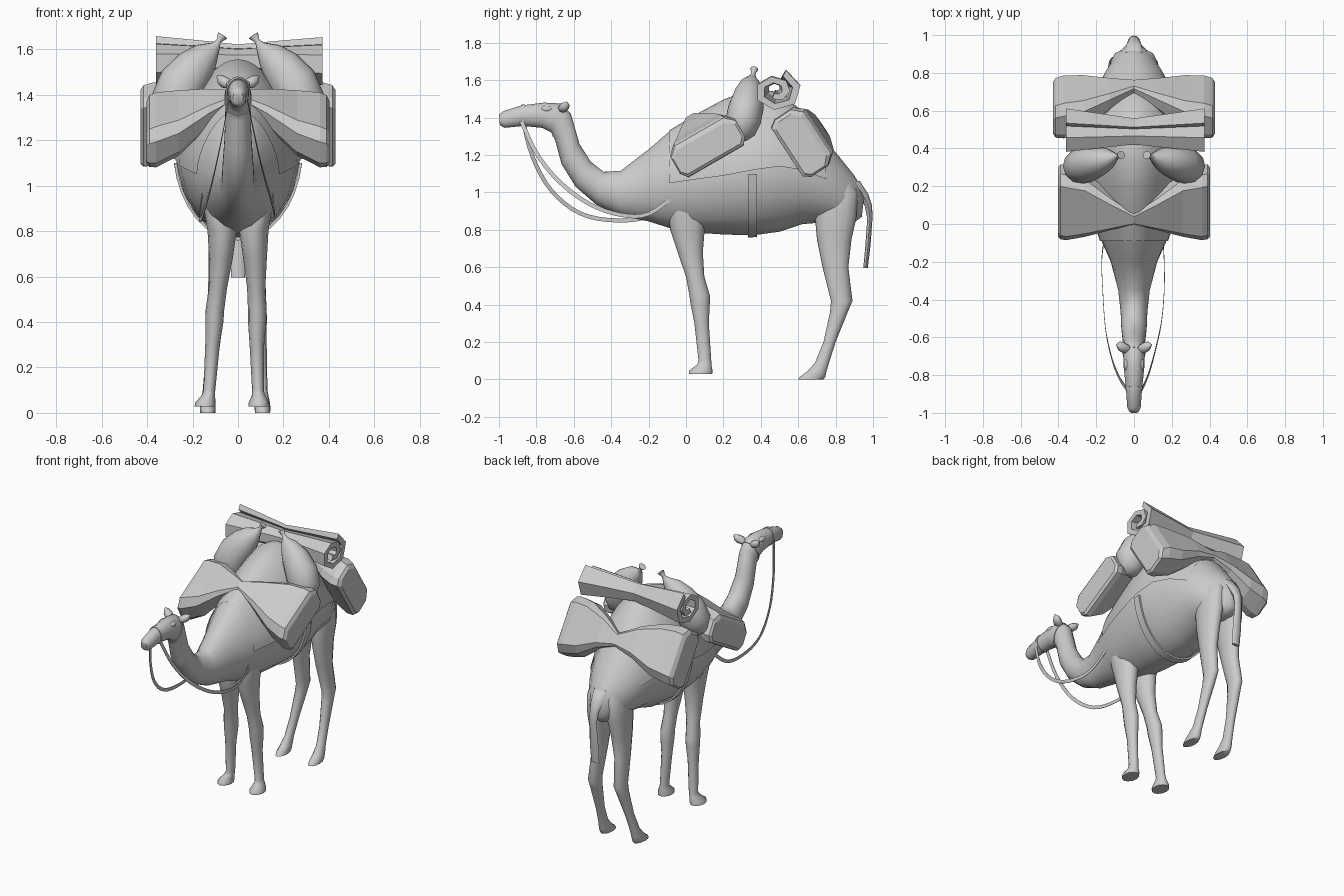
import bpy, bmesh, math
from mathutils import Vector
from math import sin, cos, pi, acos


def loft(name, rings, closed=True, caps=True, smooth=True, angle=60):
    """Skin a list of equal-length point rings."""
    bm = bmesh.new()
    vs = [[bm.verts.new(p) for p in r] for r in rings]
    n = len(rings[0])
    for a, b in zip(vs, vs[1:]):
        for i in range(n if closed else n - 1):
            j = (i + 1) % n
            bm.faces.new((a[i], a[j], b[j], b[i]))
    if caps:
        bm.faces.new(vs[0])
        bm.faces.new(vs[-1])
    bmesh.ops.recalc_face_normals(bm, faces=bm.faces)
    me = bpy.data.meshes.new(name)
    bm.to_mesh(me)
    bm.free()
    ob = bpy.data.objects.new(name, me)
    bpy.context.collection.objects.link(ob)
    if smooth:
        bpy.ops.object.select_all(action='DESELECT')
        ob.select_set(True)
        bpy.context.view_layer.objects.active = ob
        bpy.ops.object.shade_smooth_by_angle(angle=math.radians(angle))
    return ob


def flip(rings, s):
    return [[(p[0] * s, p[1], p[2]) for p in r] for r in rings]


# Head, neck and trunk stations: top y, top z, bottom y, bottom z, half width, top taper
BODY = [
    (-1.0, 1.415, -.995, 1.36, .022, 0), (-.975, 1.435, -.97, 1.345, .036, 0),
    (-.88, 1.465, -.87, 1.355, .043, 0), (-.76, 1.48, -.77, 1.345, .055, 0),
    (-.67, 1.475, -.72, 1.32, .058, 0), (-.615, 1.42, -.70, 1.28, .056, 0),
    (-.57, 1.26, -.665, 1.15, .06, 0), (-.51, 1.165, -.59, 1.03, .068, 0),
    (-.44, 1.11, -.48, .935, .072, 0), (-.35, 1.115, -.35, .875, .085, 0),
    (-.2, 1.23, -.2, .845, .125, .1), (-.09, 1.325, -.09, .81, .175, .2),
    (.05, 1.41, .05, .785, .22, .25), (.2, 1.49, .2, .775, .255, .25),
    (.355, 1.55, .355, .77, .275, .25), (.5, 1.53, .5, .79, .265, .25),
    (.62, 1.43, .62, .83, .235, .2), (.74, 1.285, .74, .84, .19, .1),
    (.82, 1.19, .82, .83, .145, 0), (.90, 1.09, .90, .84, .09, 0),
    (.955, 1.0, .94, .87, .04, 0)]


def station(f):
    i = min(int(f), len(BODY) - 2)
    return [a + (b - a) * (f - i) for a, b in zip(BODY[i], BODY[i + 1])]


def arc(st, angles, off=0.0):
    ty, tz, by, bz, w, k = st
    top, bot = Vector((0, ty, tz)), Vector((0, by, bz))
    d = (top - bot).normalized() * off
    top, bot = top + d, bot - d
    return [bot.lerp(top, (1 + cos(a)) / 2) +
            Vector(((w + off) * sin(a) * (1 - k * max(0, cos(a))), 0, 0)) for a in angles]


def angle_at(st, z):
    return acos(max(-1, min(1, 2 * (z - st[3]) / (st[1] - st[3]) - 1)))


FULL = [2 * pi * i / 18 for i in range(18)]
loft("camel_body", [arc(s, FULL) for s in BODY])

# Saddle cloth over the back
cloth = []
for f, z in ((11, 1.05), (12, 1.07), (13, 1.09), (14, 1.12), (15, 1.14), (16, 1.12), (17.1, 1.07)):
    st = station(f)
    m = angle_at(st, z)
    cloth.append(arc(st, [m * (i / 10 - 1) for i in range(21)], .006))
loft("saddle_cloth", cloth, closed=False, caps=False)

# Girth strap under the belly
girth = []
for f, off in ((13.85, 0), (13.85, .012), (14.17, .012), (14.17, 0)):
    st = station(f)
    m = angle_at(st, 1.1)
    girth.append(arc(st, [m + (2 * pi - 2 * m) * i / 16 for i in range(17)], off))
loft("girth_strap", girth, closed=False, caps=False, angle=30)

# Halter bands
for name, f in (("nose_band", 2.0), ("cheek_band", 4.3)):
    loft(name, [arc(station(f + d), FULL, o) for d, o in
                ((0, 0), (0, .004), (.15, .004), (.15, 0))], caps=False, angle=30)

# Legs: z, front y, back y, |x| right, |x| left, half width
FRONT = [(1.06, -.05, .08, .12, .12, .03), (.95, -.10, .11, .10, .10, .058),
         (.8, -.085, .10, .07, .07, .064),
         (.68, -.045, .09, .075, .075, .052), (.55, 0, .098, .08, .088, .04),
         (.45, .018, .127, .085, .102, .041), (.4, .025, .127, .084, .104, .04),
         (.3, .045, .122, .083, .112, .032),
         (.1, .067, .135, .088, .126, .026), (.08, .06, .136, .09, .13, .028),
         (.045, .015, .142, .092, .143, .045), (.028, .015, .14, .092, .145, .046)]
HIND = [(1.14, .73, .84, .06, .06, .03), (1.0, .69, .92, .07, .07, .06),
        (.86, .69, .91, .075, .075, .06), (.75, .70, .885, .075, .08, .05),
        (.6, .73, .868, .08, .09, .04), (.42, .775, .89, .09, .10, .037),
        (.36, .77, .865, .092, .105, .034), (.2, .735, .80, .10, .12, .027),
        (.09, .69, .765, .105, .13, .026), (.045, .65, .752, .108, .133, .033),
        (.015, .61, .745, .108, .133, .035), (0, .60, .735, .108, .133, .033)]
for part, rows in (("front_leg", FRONT), ("hind_leg", HIND)):
    for side, s, col in (("right", 1, 3), ("left", -1, 4)):
        rings = [[(s * r[col] + s * r[5] * cos(2 * pi * i / 12),
                   (r[1] + r[2]) / 2 + (r[2] - r[1]) / 2 * sin(2 * pi * i / 12), r[0])
                  for i in range(12)] for r in rows]
        loft(f"{part}_{side}", rings)

# Tail
rings = []
for y, z, w, t in ((.90, 1.06, .05, .03), (.945, .99, .042, .03), (.975, .93, .03, .02),
                   (.983, .86, .026, .014), (.973, .72, .032, .014), (.96, .595, .03, .012)):
    rings.append([(w * cos(2 * pi * i / 8), y + t * sin(2 * pi * i / 8), z) for i in range(8)])
loft("tail", rings)

# Ears and brows
for side, s in (("right", 1), ("left", -1)):
    ear = []
    for x, y, z, r in ((.03, -.66, 1.44, .02), (.055, -.655, 1.452, .03),
                       (.075, -.648, 1.465, .026), (.092, -.64, 1.482, .005)):
        ear.append([(s * (x - r * .5 * cos(a)), y + r * sin(a), z + r * .7 * cos(a))
                    for a in [2 * pi * i / 8 for i in range(8)]])
    loft("ear_" + side, ear)
    bpy.ops.mesh.primitive_uv_sphere_add(segments=10, ring_count=6, radius=.022,
                                         location=(s * .037, -.745, 1.445))
    brow = bpy.context.object
    brow.name = "brow_" + side
    brow.scale = (.8, 1.5, .8)
    bpy.ops.object.shade_smooth()

# Paired bags: pinched across the back, faceted pillows at each side
OCT = [(-1, -.6), (-.85, -1), (.85, -1), (1, -.6), (1, .5), (.75, 1), (-.75, 1), (-1, .5)]


def bags(name, tilt, rows):
    u, v = (cos(tilt), sin(tilt)), (-sin(tilt), cos(tilt))
    half = [[(x, y + a * hu * u[0] + b * hv * v[0], z + a * hu * u[1] + b * hv * v[1])
             for a, b in OCT] for x, y, z, hu, hv in rows]
    loft(name, flip(half[:0:-1], -1) + half, smooth=False)


bags("front_bags", math.radians(30), [
    (0, .03, 1.395, .03, .02), (.13, .065, 1.345, .10, .05), (.26, .105, 1.28, .175, .085),
    (.36, .112, 1.25, .20, .098), (.39, .115, 1.245, .20, .09), (.402, .115, 1.24, .19, .07)])
bags("rear_bags", math.radians(-57), [
    (0, .73, 1.325, .04, .02), (.13, .69, 1.325, .10, .05), (.27, .645, 1.29, .165, .09),
    (.37, .625, 1.275, .18, .105), (.415, .62, 1.265, .18, .095), (.43, .62, 1.26, .165, .075)])

# Tied sacks on either side of the hump
SACK = [(.068, .365, 1.66, .024), (.085, .36, 1.635, .011), (.10, .355, 1.612, .024),
        (.14, .345, 1.575, .062), (.19, .335, 1.52, .09), (.245, .32, 1.45, .105),
        (.275, .305, 1.38, .105), (.28, .295, 1.31, .08), (.28, .295, 1.275, .03)]
ctr = [Vector(p[:3]) for p in SACK]
rings = []
for i, p in enumerate(SACK):
    t = (ctr[min(i + 1, len(ctr) - 1)] - ctr[max(i - 1, 0)]).normalized()
    a = t.cross(Vector((0, 1, 0))).normalized()
    b = t.cross(a)
    rings.append([ctr[i] + p[3] * (a * cos(q) + b * .9 * sin(q))
                  for q in [2 * pi * k / 12 for k in range(12)]])
for side, s in (("right", 1), ("left", -1)):
    loft("sack_" + side, flip(rings, s))

# Rolled carpet: spiral profile, narrowed and sagging in the middle
outer, inner = [], []
for i in range(11):
    a = math.radians(68 - 54 * i)
    r = .145 - .0095 * i + (.0 if i < 2 else .008)
    outer.append((r * cos(a), .82 * r * sin(a)))
    inner.append(((r - .042) * cos(a), .82 * (r - .042) * sin(a)))
prof = outer + inner[::-1]
rings = [[(x, .48 + y * sc, cz + z * sc) for y, z in prof]
         for x, cz, sc in ((-.36, 1.547, 1), (-.18, 1.552, .8), (0, 1.555, .6),
                           (.19, 1.55, .8), (.372, 1.543, 1))]
loft("carpet_roll", rings, smooth=False)

# Reins: thin upright ribbons hanging from the muzzle to the shoulders
REINS = [("rein_right", 1, [(.04, -.88, 1.38), (.075, -.80, 1.21), (.11, -.68, 1.06),
                            (.145, -.52, .94), (.16, -.35, .88), (.16, -.2, .885), (.15, -.04, 1.0)]),
         ("rein_left", -1, [(.04, -.87, 1.38), (.075, -.82, 1.19), (.115, -.72, 1.01),
                            (.15, -.56, .885), (.165, -.36, .85), (.17, -.18, .88), (.15, -.04, 1.0)])]
for name, s, pts in REINS:
    pts = [Vector(p) for p in pts]
    rings = []
    for i in range(len(pts) - 1):
        p0, p1, p2, p3 = pts[max(i - 1, 0)], pts[i], pts[i + 1], pts[min(i + 2, len(pts) - 1)]
        for k in range(4):
            t = k / 4
            c = .5 * (2 * p1 + (p2 - p0) * t + (2 * p0 - 5 * p1 + 4 * p2 - p3) * t * t
                      + (3 * p1 - p0 - 3 * p2 + p3) * t ** 3)
            d = p2 - p1
            n = Vector((0, -d.z, d.y)).normalized() * .011
            e = Vector((.0015, 0, 0))
            rings.append([c + n + e, c + n - e, c - n - e, c - n + e])
    loft(name, flip(rings, s), angle=40)
